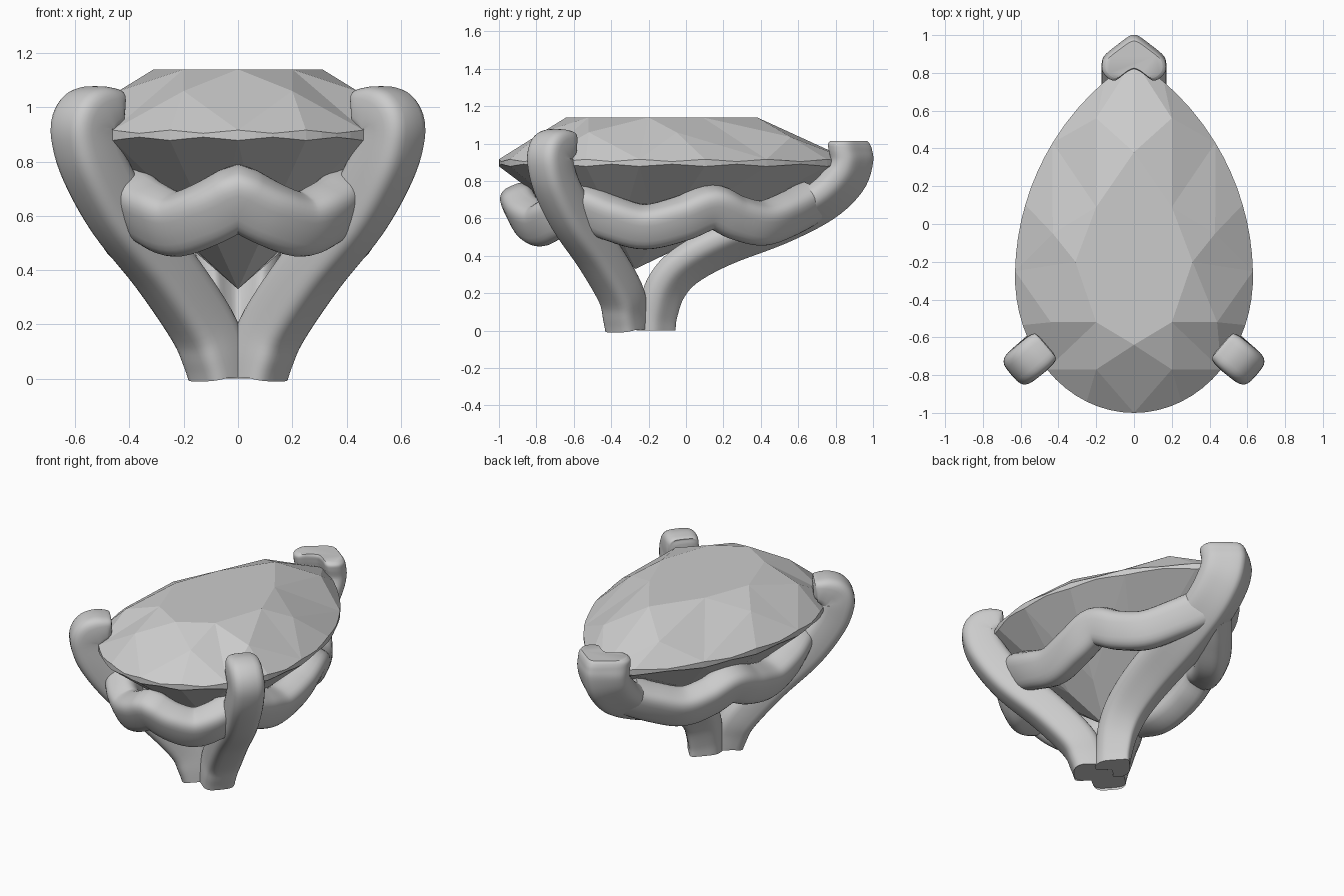
import bpy, bmesh, math
from mathutils import Vector

if "Cube" in bpy.data.objects:
    bpy.data.objects.remove(bpy.data.objects["Cube"])

Z = Vector((0, 0, 1))


def spline(keys, n, closed=False):
    """Catmull-Rom through tuples of any length."""
    out, m = [], len(keys)
    for i in range(m if closed else m - 1):
        if closed:
            ks = [keys[(i + d) % m] for d in (-1, 0, 1, 2)]
        else:
            ks = [keys[min(max(i + d, 0), m - 1)] for d in (-1, 0, 1, 2)]
        for s in range(n):
            t = s / n
            out.append(tuple(0.5 * (2 * b + (c - a) * t + (2 * a - 5 * b + 4 * c - d) * t * t
                                    + (3 * b - a - 3 * c + d) * t ** 3) for a, b, c, d in zip(*ks)))
    if not closed:
        out.append(tuple(keys[-1]))
    return out


def finish(name, bm, smooth=True):
    bmesh.ops.recalc_face_normals(bm, faces=bm.faces[:])
    me = bpy.data.meshes.new(name)
    bm.to_mesh(me)
    bm.free()
    ob = bpy.data.objects.new(name, me)
    bpy.context.collection.objects.link(ob)
    if smooth:
        bpy.ops.object.select_all(action='DESELECT')
        ob.select_set(True)
        bpy.context.view_layer.objects.active = ob
        bpy.ops.object.shade_smooth_by_angle(angle=math.radians(45))
    return ob


def sweep(name, path, section, frame, flat_start=True):
    """Loft a section along rows (x, y, z, width scale, depth scale)."""
    bm = bmesh.new()
    rings = []
    for i, row in enumerate(path):
        p = Vector(row[:3])
        a, b = path[max(i - 1, 0)], path[min(i + 1, len(path) - 1)]
        t = (Vector(b[:3]) - Vector(a[:3])).normalized()
        if i == 0 and flat_start:
            t = Z.copy()
        w, n = frame(p, t)
        rings.append([bm.verts.new(p + w * u * row[3] + n * v * row[4]) for u, v in section])
    k = len(section)
    for r, s in zip(rings, rings[1:]):
        for j in range(k):
            bm.faces.new((r[j], r[(j + 1) % k], s[(j + 1) % k], s[j]))
    bm.faces.new(rings[0])
    bm.faces.new(rings[-1])
    return finish(name, bm)


def rounded_box(a, b, e=0.55, n=28):
    pw = lambda c: math.copysign(abs(c) ** e, c)
    return [(a * pw(math.cos(2 * math.pi * i / n)), b * pw(math.sin(2 * math.pi * i / n))) for i in range(n)]


# Pear-cut stone
def pear_x(y):
    if y < -0.28:
        return 0.63 * math.sqrt(max(0, 1 - ((y + 0.28) / 0.72) ** 2))
    return max(0, 0.63 - 1.365 + math.sqrt(1.365 ** 2 - (y + 0.28) ** 2))


def gem():
    bm = bmesh.new()
    V = lambda x, y, z: bm.verts.new((x, y, z))
    table_h = [(0, -0.64), (0.2, -0.52), (0.31, -0.2), (0.2, 0.09), (0, 0.38)]
    mid_h = [(0.2, -0.77), (0.44, -0.52), (0.43, -0.05), (0.2, 0.56)]
    mirror = lambda pts: [(-x, y) for x, y in pts]
    T = [V(x, y, 1.14) for x, y in table_h + mirror(table_h[1:4])[::-1]]
    M = [V(x, y, 1.035 if y > 0.5 else 1.06) for x, y in mid_h + mirror(mid_h)[::-1]]
    # girdle: 8 sectors, each with `sub` steps, slightly scalloped
    sub = 8
    half = [math.acos(1 - (y + 1) / 0.935) for y in (-1, -0.77, -0.25, 0.43, 0.87)]
    ang = [half[i] + (half[i + 1] - half[i]) * s / sub for i in range(4) for s in range(sub)]
    ys = [-1 + 0.935 * (1 - math.cos(a)) for a in ang]
    pts = [(pear_x(y), y) for y in ys] + [(0, 0.87)]
    pts += mirror(pts[1:-1])[::-1]
    N = len(pts)
    wave = [math.cos(4 * math.pi * i / sub) for i in range(N)]
    up = [V(x, y, 0.91 + 0.006 * w) for (x, y), w in zip(pts, wave)]
    lo = [V(x, y, 0.884 - 0.006 * w) for (x, y), w in zip(pts, wave)]
    culet = V(0, -0.27, 0.33)
    c = culet.co
    L = [bm.verts.new(c + (lo[i * sub + sub // 2].co - c) * 0.33) for i in range(8)]
    F = bm.faces.new
    F(T)
    for i in range(8):
        j, g, h = (i + 1) % 8, i * sub, sub // 2
        F((T[i], T[j], M[i]))
        F((T[i], M[i - 1], up[g]))
        F((T[i], up[g], M[i]))
        F((culet, L[i - 1], lo[g], L[i]))
        for k in (g, g + h):
            F([M[i]] + [up[(k + s) % N] for s in range(h + 1)])
            F([L[i]] + [lo[(k + s) % N] for s in range(h + 1)])
        for s in range(sub):
            a, b = g + s, (g + s + 1) % N
            F((up[a], up[b], lo[b], lo[a]))
    return finish("pear_stone", bm, smooth=False)


gem()

# Two front prongs with claws curling over the girdle
prong = [(0.065, -0.315, 0.005, 0.97, 0.92), (0.085, -0.325, 0.08, 1, 0.95),
         (0.135, -0.35, 0.2, 1.05, 0.97), (0.27, -0.465, 0.4, 1.05, 0.98),
         (0.43, -0.605, 0.6, 1, 1), (0.53, -0.695, 0.78, 1, 1),
         (0.565, -0.725, 0.9, 1, 1), (0.555, -0.72, 0.955, 1, 1),
         (0.525, -0.695, 0.985, 1, 0.88), (0.485, -0.66, 1.0, 0.95, 0.68),
         (0.468, -0.645, 1.0, 0.8, 0.52), (0.462, -0.64, 1.0, 0.5, 0.3)]
for side, label in ((1, "right"), (-1, "left")):
    out = Vector((0.76 * side, -0.65, 0))
    wide = out.cross(Z).normalized()
    sweep("front_prong_" + label, spline([(r[0] * side,) + r[1:] for r in prong], 5),
          rounded_box(0.102, 0.11), lambda p, t: (wide, t.cross(wide).normalized()))

# V-shaped back prong holding the point of the stone
chevron_h = [(0.03, 0.095), (0.09, 0.05), (0.15, 0), (0.17, -0.04), (0.165, -0.085),
             (0.13, -0.12), (0.095, -0.125), (0.05, -0.09)]
chevron = spline([(0, 0.105)] + chevron_h + [(0, -0.065)] + [(-u, v) for u, v in chevron_h[::-1]], 3, True)
back = [(0, -0.15, 0.0, 0.62, 0.9), (0, -0.142, 0.08, 0.65, 0.9), (0, -0.1, 0.22, 0.75, 0.95),
        (0, 0.0, 0.335, 0.85, 0.95), (0, 0.2, 0.445, 0.95, 0.95), (0, 0.5, 0.56, 1, 0.95),
        (0, 0.73, 0.68, 1, 0.97), (0, 0.855, 0.8, 1, 1), (0, 0.897, 0.9, 1, 0.98),
        (0, 0.89, 0.965, 1, 1), (0, 0.882, 0.998, 0.98, 0.96), (0, 0.88, 1.015, 0.88, 0.84)]
X = Vector((1, 0, 0))


def back_frame(p, t):
    # sections turn level towards the flat top
    k = min(max((p.z - 0.8) / 0.15, 0), 1)
    return X, t.lerp(Z, k).cross(X).normalized()


sweep("back_prong", spline(back, 5), chevron, back_frame)

# Wavy gallery band under the girdle, dipping between the prongs
band = [(0, -0.885, 0.67), (0.12, -0.845, 0.605), (0.23, -0.775, 0.57), (0.325, -0.7, 0.61),
        (0.4, -0.57, 0.665), (0.43, -0.4, 0.6), (0.425, -0.22, 0.555), (0.43, -0.02, 0.6),
        (0.41, 0.14, 0.66), (0.345, 0.27, 0.605), (0.26, 0.41, 0.575), (0.15, 0.55, 0.625),
        (0.05, 0.66, 0.685)]
right = [p + (1, 1) for p in spline(band, 6)]
path = [(-p[0],) + p[1:] for p in right[:0:-1]] + right


def band_frame(p, t):
    out = Vector((p.x, (p.y + 0.15) * 0.7, 0)).normalized()
    n = t.cross(out * 0.45 + Z).normalized()
    return n, n.cross(t).normalized()


sweep("gallery_band", path, rounded_box(0.095, 0.115, 0.65), band_frame, flat_start=False)
